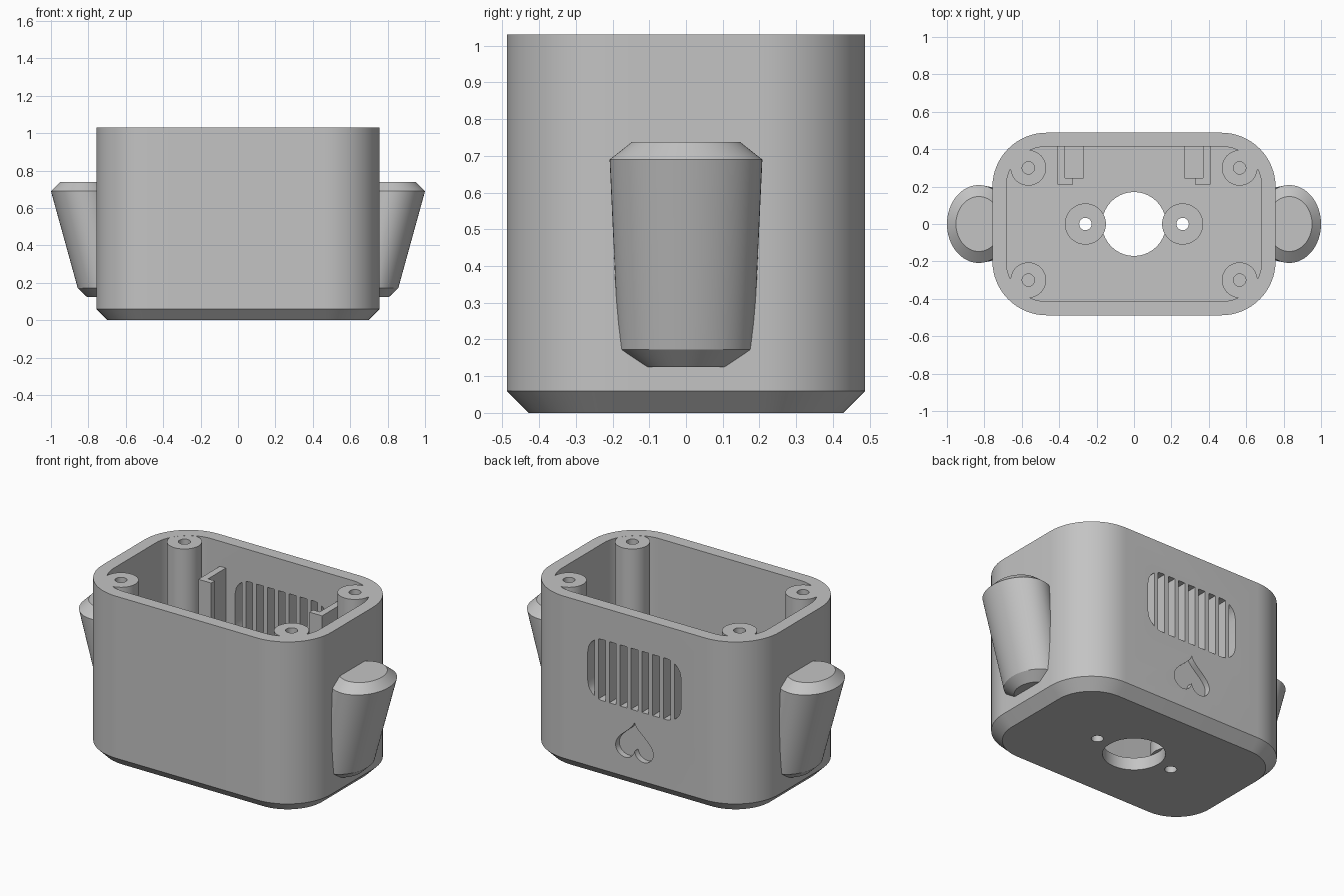
import bpy, bmesh
from math import sin, cos, pi, sqrt, radians

if "Cube" in bpy.data.objects:
    bpy.data.objects.remove(bpy.data.objects["Cube"])

grey = bpy.data.materials.new("plain grey")
grey.use_nodes = True
grey.diffuse_color = (0.55, 0.55, 0.55, 1)
grey.node_tree.nodes["Principled BSDF"].inputs["Base Color"].default_value = (0.55, 0.55, 0.55, 1)

HX, HY, TOP, R = 0.757, 0.488, 1.03, 0.29   # outer body
WALL, FLOOR, BEVEL = 0.074, 0.075, 0.06


# ---------- helpers ----------
def rounded(inset, z, seg=16):
    """Rounded rectangle ring, offset inwards from the body outline."""
    r = R - inset
    ring = []
    for k, (sx, sy) in enumerate([(1, 1), (-1, 1), (-1, -1), (1, -1)]):
        for i in range(seg + 1):
            a = (k + i / seg) * pi / 2
            ring.append((sx * (HX - R) + r * cos(a), sy * (HY - R) + r * sin(a), z))
    return ring


def ellipse(cx, cy, rx, ry, z, seg=40):
    return [(cx + rx * cos(2 * pi * i / seg), cy + ry * sin(2 * pi * i / seg), z)
            for i in range(seg)]


def loft(name, rings, closed=False):
    """Skin a list of equal rings; cap the ends, or join them when closed."""
    bm = bmesh.new()
    vs = [[bm.verts.new(p) for p in ring] for ring in rings]
    n = len(vs[0])
    pairs = list(zip(vs, vs[1:])) + ([(vs[-1], vs[0])] if closed else [])
    for a, b in pairs:
        for i in range(n):
            j = (i + 1) % n
            bm.faces.new((a[i], a[j], b[j], b[i]))
    if not closed:
        bm.faces.new(vs[0])
        bm.faces.new(vs[-1])
    bmesh.ops.recalc_face_normals(bm, faces=bm.faces)
    mesh = bpy.data.meshes.new(name)
    bm.to_mesh(mesh)
    bm.free()
    mesh.materials.append(grey)
    ob = bpy.data.objects.new(name, mesh)
    bpy.context.collection.objects.link(ob)
    return ob


def prism(name, outline, z0, z1):
    return loft(name, [[(x, y, z) for x, y in outline] for z in (z0, z1)])


def wall_cutter(name, outline, y0, y1):
    return loft(name, [[(x, y, z) for x, z in outline] for y in (y0, y1)])


def activate(ob):
    bpy.ops.object.select_all(action='DESELECT')
    ob.select_set(True)
    bpy.context.view_layer.objects.active = ob


def cut(ob, cutter):
    cutter.hide_render = True
    mod = ob.modifiers.new("cut", 'BOOLEAN')
    mod.operation, mod.solver, mod.object = 'DIFFERENCE', 'EXACT', cutter
    activate(ob)
    bpy.ops.object.modifier_apply(modifier=mod.name)
    bpy.data.objects.remove(cutter)


def smooth(ob):
    activate(ob)
    bpy.ops.object.shade_smooth_by_angle(angle=radians(25))


def mirror(ob, x=True, y=False):
    mod = ob.modifiers.new("mirror", 'MIRROR')
    mod.use_axis = (x, y, False)
    mod.use_mirror_merge = False


# ---------- open box with bevelled base ----------
body = loft("box_body", [rounded(BEVEL, 0), rounded(0, BEVEL), rounded(0, TOP)])
cut(body, loft("cavity", [rounded(WALL, FLOOR), rounded(WALL, TOP + 0.2)]))

# floor openings: one large, two for screws
for x, r in [(0, 0.171), (0.26, 0.033), (-0.26, 0.033)]:
    cut(body, loft("floor_hole", [ellipse(x, 0, r, r, z) for z in (-0.1, 0.12)]))

# back vent: slots trimmed to a rounded rectangle
VX, VZ, VH, VR = 0.31, 0.655, 0.183, 0.1
SLOTS, STEP, WIDTH = 9, 0.0718, 0.0456


def vent_half(x):
    over = max(0, abs(x) - (VX - VR))
    return VH - VR + sqrt(max(0, VR * VR - over * over))


for i in range(SLOTS):
    left = (i - (SLOTS - 1) / 2) * STEP - WIDTH / 2
    xs = [left + WIDTH * k / 6 for k in range(7)]
    outline = [(x, VZ + vent_half(x)) for x in xs]
    outline += [(x, VZ - vent_half(x)) for x in reversed(xs)]
    cut(body, wall_cutter("vent_slot", outline, HY - 0.12, HY + 0.05))

# upside-down heart engraved below the vent
heart = []
for i in range(48):
    t = 2 * pi * (i + 0.5) / 48
    h = 13 * cos(t) - 5 * cos(2 * t) - 2 * cos(3 * t) - cos(4 * t)
    heart.append((0.125 * sin(t) ** 3, 0.267 - 0.0078 * h))
cut(body, wall_cutter("heart_cutter", heart, HY - 0.035, HY + 0.05))
smooth(body)

# ---------- corner screw posts with blind bores ----------
px, py = 0.565, 0.3
posts = loft("corner_posts", [ellipse(px, py, r, r, z) for r, z in
             [(0.095, FLOOR - 0.01), (0.095, TOP - 0.0005),
              (0.033, TOP - 0.0005), (0.033, 0.6)]])
mirror(posts, y=True)
smooth(posts)

# ---------- floor standoffs ----------
standoffs = loft("floor_standoffs", [ellipse(0.26, 0, r, r, z) for r, z in
                 [(0.11, FLOOR), (0.11, 0.16), (0.033, 0.16), (0.033, FLOOR)]], closed=True)
mirror(standoffs)
smooth(standoffs)

# ---------- board guides on the back wall ----------
back = HY - WALL + 0.01
guides = prism("board_guides", [(0.41, back), (0.41, 0.21), (0.325, 0.21),
                                (0.325, 0.245), (0.37, 0.245), (0.37, back)], FLOOR - 0.01, 0.88)
rests = prism("board_rests", [(0.371, back), (0.371, 0.244), (0.27, 0.244), (0.27, back)],
              FLOOR - 0.01, 0.4)
mirror(guides)
mirror(rests)

# ---------- tapered side arms ----------
arms = loft("side_arms", [ellipse(cx, 0, rx, ry, z, 64) for cx, rx, ry, z in
            [(0.7, 0.108, 0.123, 0.125), (0.712, 0.145, 0.184, 0.172),
             (0.83, 0.17, 0.208, 0.69), (0.83, 0.122, 0.147, 0.738)]])
bm = bmesh.new()
bm.from_mesh(arms.data)
bmesh.ops.bisect_plane(bm, geom=bm.verts[:] + bm.edges[:] + bm.faces[:],
                       plane_co=(0.73, 0, 0), plane_no=(1, 0, 0), clear_inner=True)
bm.to_mesh(arms.data)
bm.free()
mirror(arms)
smooth(arms)
